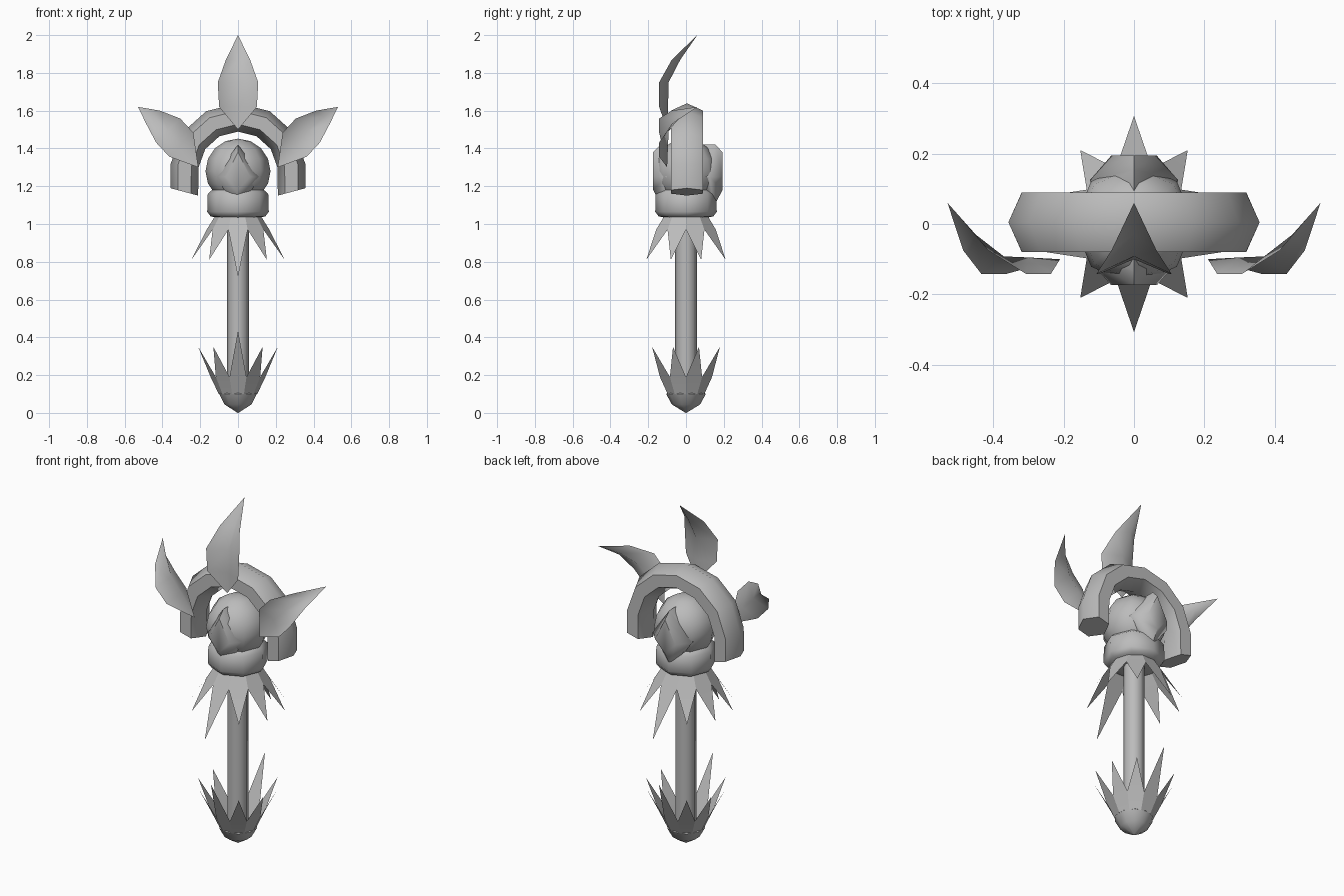
import bpy, bmesh, math
from mathutils import Vector

cube = bpy.data.objects.get("Cube")
if cube:
    bpy.data.objects.remove(cube, do_unlink=True)

GREY = (0.5, 0.5, 0.5, 1.0)
mat = bpy.data.materials.new("plain grey")
mat.use_nodes = True
mat.diffuse_color = GREY
mat.node_tree.nodes["Principled BSDF"].inputs["Base Color"].default_value = GREY


def make(name, verts, faces, angle=40, closed=True):
    """Create a mesh object; angle is the smooth-shading limit in degrees."""
    mesh = bpy.data.meshes.new(name)
    mesh.from_pydata([tuple(v) for v in verts], [], faces)
    if closed:
        bm = bmesh.new()
        bm.from_mesh(mesh)
        bmesh.ops.remove_doubles(bm, verts=bm.verts, dist=0.0005)
        bmesh.ops.recalc_face_normals(bm, faces=bm.faces)
        bm.to_mesh(mesh)
        bm.free()
    mesh.materials.append(mat)
    obj = bpy.data.objects.new(name, mesh)
    bpy.context.collection.objects.link(obj)
    bpy.ops.object.select_all(action='DESELECT')
    obj.select_set(True)
    bpy.context.view_layer.objects.active = obj
    bpy.ops.object.shade_smooth_by_angle(angle=math.radians(angle))
    return obj


def loft(name, rings, angle=40):
    """Skin a list of equal-sized rings and cap both ends."""
    n = len(rings[0])
    verts = [v for ring in rings for v in ring]
    faces = [(r * n + i, r * n + (i + 1) % n, (r + 1) * n + (i + 1) % n, (r + 1) * n + i)
             for r in range(len(rings) - 1) for i in range(n)]
    faces += [tuple(range(n)), tuple(range(len(verts) - n, len(verts)))]
    return make(name, verts, faces, angle)


def lathe(name, profile, sides, angle=40):
    turn = [2 * math.pi * i / sides for i in range(sides)]
    return loft(name, [[(r * math.sin(a), -r * math.cos(a), z) for a in turn]
                       for r, z in profile], angle)


def spike_skirt(name, top, valley, tips):
    """Ten flat spikes joined in a ring; tips holds (radius, z) of long and short ones."""
    verts, faces = [], []
    n = 10
    for k in range(n):
        edge = math.radians(36 * k - 18)
        mid = math.radians(36 * k)
        tip = tips[0] if k % 5 == 0 else tips[1]
        for (r, z), a in ((top, edge), (valley, edge), (tip, mid)):
            verts.append((r * math.sin(a), -r * math.cos(a), z))
    for k in range(n):
        a, b = 3 * k, 3 * ((k + 1) % n)
        faces += [(a, a + 1, b + 1, b), (a + 1, a + 2, b + 1)]
    return make(name, verts, faces, 20, closed=False)


def leaf(name, mid, half, side=1):
    """Folded leaf along a midline of (x, z) points, its rims pushed forward."""
    mid_y = (-0.10, -0.095, -0.092, -0.03, 0.06)
    rim_y = (-0.10, -0.142, -0.142, -0.075, 0.06)
    axis = Vector((mid[-1][0] - mid[0][0], 0, mid[-1][1] - mid[0][1])).normalized()
    across = Vector((axis.z, 0, -axis.x))
    verts = []
    for (x, z), w, my, ry in zip(mid, half, mid_y, rim_y):
        for s in (-1, 0, 1):
            p = Vector((x, my if s == 0 else ry, z)) + across * w * s
            verts.append((p.x * side, p.y, p.z))
    faces = [(0, 4, 3), (0, 5, 4), (12, 9, 10), (12, 10, 11)]
    for r in (3, 6):
        faces += [(r, r + 1, r + 4, r + 3), (r + 1, r + 2, r + 5, r + 4)]
    if side < 0:
        faces = [f[::-1] for f in faces]
    # unused end points are dropped
    used = sorted({i for f in faces for i in f})
    return make(name, [verts[i] for i in used],
                [tuple(used.index(i) for i in f) for f in faces], 70, closed=False)


def gem(name, facing):
    """Domed kite plate; facing is -1 for the front and 1 for the back."""
    def kite(w, top, bottom, ys):
        pts = ((0, top), (w, 1.25), (0, bottom), (-w, 1.25))
        return [(x, 0.01 + facing * y, z) for (x, z), y in zip(pts, ys)]
    return loft(name, [kite(0.12, 1.42, 1.09, [0.08] * 4),
                       kite(0.125, 1.42, 1.09, (0.145, 0.115, 0.135, 0.115)),
                       kite(0.065, 1.38, 1.18, [0.184] * 4)], 55)


# Handle
lathe("pommel", [(0.002, 0), (0.075, 0.045), (0.105, 0.1), (0.09, 0.115)], 10, 60)
lathe("shaft", [(0.057, 0.05), (0.057, 1.07)], 8, 50)
spike_skirt("lower_spikes", (0.102, 0.1), (0.145, 0.19), ((0.25, 0.435), (0.222, 0.35)))
spike_skirt("upper_spikes", (0.11, 1.06), (0.166, 0.97), ((0.307, 0.72), (0.26, 0.81)))

# Head
lathe("collar", [(0.09, 1.03), (0.145, 1.04), (0.163, 1.065), (0.16, 1.16), (0.12, 1.195)], 8, 50)
orb = [(0.172 * math.sin(t), 1.28 - 0.172 * math.cos(t))
       for t in [math.pi * i / 8 for i in range(9)]]
lathe("orb", [(max(r, 0.0001), z) for r, z in orb], 8, 60)
gem("front_gem", -1)
gem("back_gem", 1)

# Open arch with a six-sided section
section = [(0.075, 0), (0.036, 0.085), (-0.036, 0.085), (-0.075, 0), (-0.036, -0.085), (0.036, -0.085)]


def arch_ring(cx, cz, ux, uz):
    return [(cx + d * ux, 0.005 + y, cz + d * uz) for d, y in section]


R = 0.284
rings = [arch_ring(R, 1.17, 0.97, 0.26)]
for deg in range(6, 175, 28):
    c, s = math.cos(math.radians(deg)), math.sin(math.radians(deg))
    rings.append(arch_ring(R * c, 1.28 + R * s, c, s))
rings.append(arch_ring(-R, 1.17, -0.97, 0.26))
loft("arch", rings, 62)

# Leaves on the arch
leaf("top_leaf", [(0, 1.5), (0, 1.62), (0, 1.75), (0, 1.87), (0, 2)], (0, 0.1, 0.107, 0.064, 0))
for label, side in (("left_leaf", 1), ("right_leaf", -1)):
    leaf(label, [(0.21, 1.3), (0.3, 1.42), (0.37, 1.495), (0.45, 1.565), (0.53, 1.62)],
         (0, 0.09, 0.09, 0.05, 0), side)
